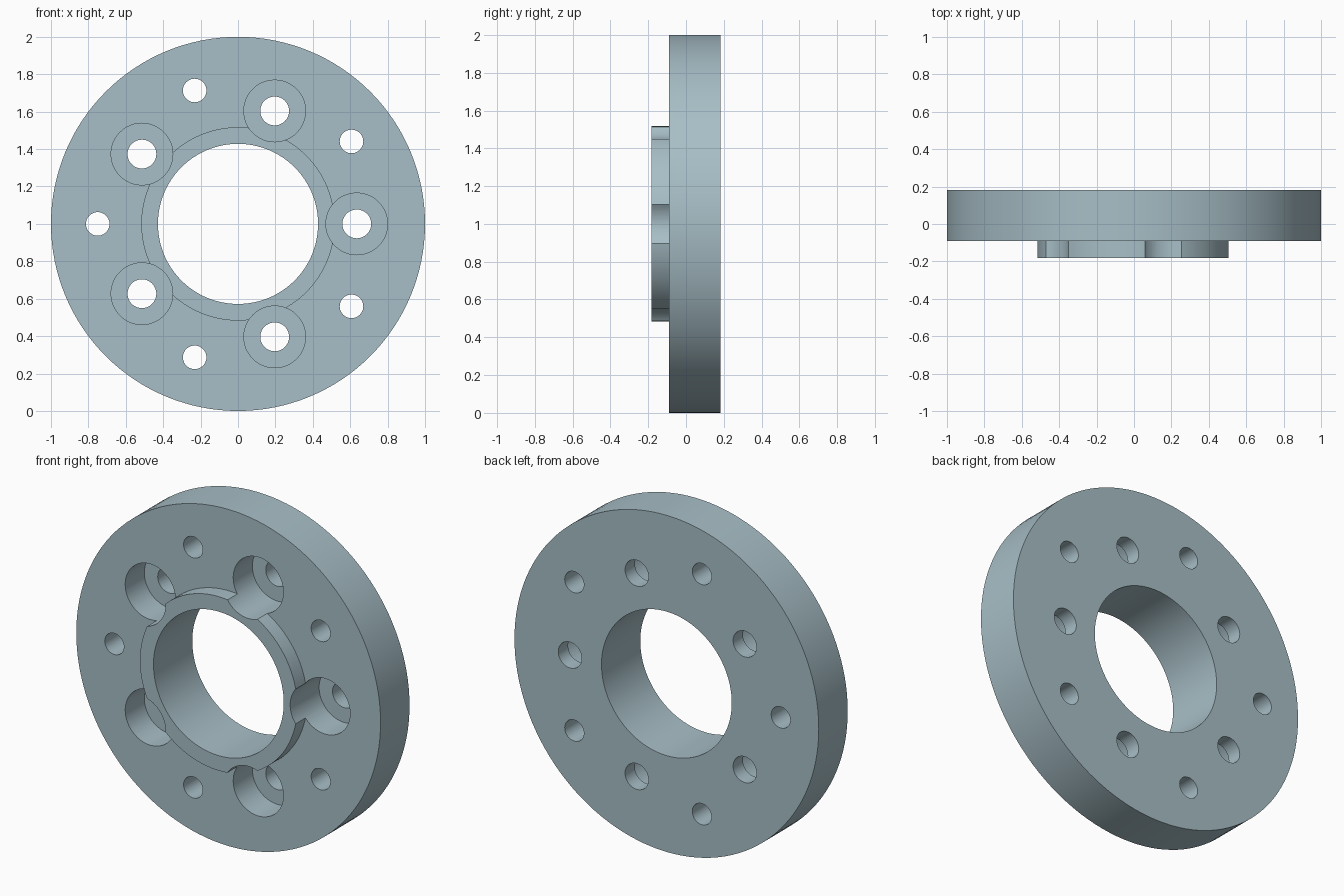
import bpy, bmesh, math
from mathutils import Vector

if "Cube" in bpy.data.objects:
    bpy.data.objects.remove(bpy.data.objects["Cube"])

CENTRE = Vector((0, 0, 1))


def lathe(bm, profile, steps, offset=Vector()):
    """Revolve a closed (radius, y) profile about a line parallel to y."""
    before = set(bm.verts)
    verts = [bm.verts.new((r, y, 0)) for r, y in profile]
    edges = [bm.edges.new((v, verts[(i + 1) % len(verts)]))
             for i, v in enumerate(verts)
             if profile[i][0] > 0 or profile[(i + 1) % len(verts)][0] > 0]
    bmesh.ops.spin(bm, geom=verts + edges, cent=(0, 0, 0), axis=(0, 1, 0),
                   angle=2 * math.pi, steps=steps)
    new = [v for v in bm.verts if v not in before]
    bmesh.ops.remove_doubles(bm, verts=new, dist=1e-5)
    new = [v for v in bm.verts if v not in before]
    bmesh.ops.translate(bm, verts=new, vec=CENTRE + offset)


def finish(bm, name):
    bmesh.ops.recalc_face_normals(bm, faces=bm.faces)
    mesh = bpy.data.meshes.new(name)
    bm.to_mesh(mesh)
    bm.free()
    obj = bpy.data.objects.new(name, mesh)
    bpy.context.collection.objects.link(obj)
    return obj


def polar(radius, degrees):
    a = math.radians(degrees)
    return Vector((radius * math.cos(a), 0, radius * math.sin(a)))


# Disc with raised hub lip and central bore
bm = bmesh.new()
lathe(bm, [(0.428, -0.182), (0.517, -0.182), (0.517, -0.09),
           (1.0, -0.09), (1.0, 0.182), (0.428, 0.182)], 128)
flange = finish(bm, "wheel_spacer")

# Blue-grey metal
metal = bpy.data.materials.new("blue_grey_metal")
metal.diffuse_color = (0.39, 0.52, 0.57, 1)
metal.use_nodes = True
metal.node_tree.nodes["Principled BSDF"].inputs["Base Color"].default_value = metal.diffuse_color
flange.data.materials.append(metal)

# Counterbored bolt holes and plain stud holes
bm = bmesh.new()
for i in range(5):
    lathe(bm, [(0, -0.3), (0.165, -0.3), (0.165, 0.09), (0.077, 0.09),
               (0.077, 0.3), (0, 0.3)], 48, polar(0.635, 72 * i))
    lathe(bm, [(0, -0.3), (0.063, -0.3), (0.063, 0.3), (0, 0.3)],
          40, polar(0.75, 36 + 72 * i))
cutter = finish(bm, "hole_cutter")
cutter.data.materials.append(metal)
cutter.hide_render = True

mod = flange.modifiers.new("holes", 'BOOLEAN')
mod.operation = 'DIFFERENCE'
mod.solver = 'EXACT'
mod.object = cutter
bpy.context.view_layer.objects.active = flange
flange.select_set(True)
bpy.ops.object.modifier_apply(modifier=mod.name)
bpy.data.objects.remove(cutter)
bpy.ops.object.shade_smooth_by_angle(angle=math.radians(30))
